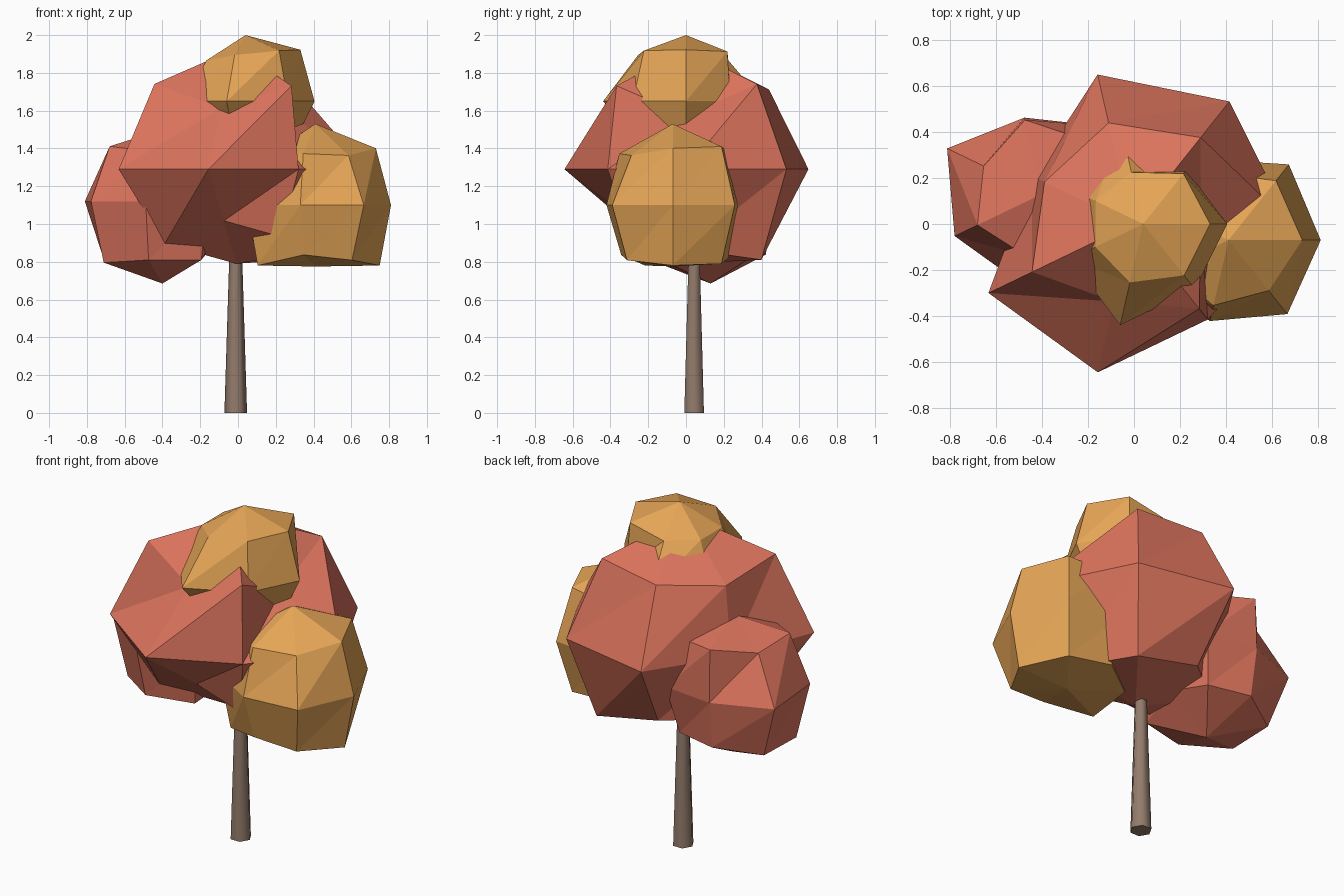
import bpy, bmesh, math

if "Cube" in bpy.data.objects:
    bpy.data.objects.remove(bpy.data.objects["Cube"])


def material(name, rgb):
    m = bpy.data.materials.new(name)
    m.diffuse_color = (*rgb, 1)
    m.use_nodes = True
    m.node_tree.nodes["Principled BSDF"].inputs["Base Color"].default_value = m.diffuse_color
    return m


red = material("autumn red", (0.72, 0.175, 0.11))
gold = material("autumn gold", (0.78, 0.375, 0.093))
bark = material("bark brown", (0.29, 0.2, 0.15))


def lathe(name, centre, top, rings, bottom, mat):
    """Faceted solid: poles plus rings of (heights, radii), counter-clockwise from +x."""
    cx, cy = centre
    bm = bmesh.new()
    loops = []
    for heights, radii in rings:
        n = len(radii)
        loops.append([bm.verts.new((cx + r * math.cos(math.tau * i / n),
                                    cy + r * math.sin(math.tau * i / n), z))
                      for i, (z, r) in enumerate(zip(heights, radii))])
    up, down = bm.verts.new((cx, cy, top)), bm.verts.new((cx, cy, bottom))
    for i in range(n):
        j = (i + 1) % n
        bm.faces.new((up, loops[0][i], loops[0][j]))
        bm.faces.new((down, loops[-1][j], loops[-1][i]))
        for a, b in zip(loops, loops[1:]):
            bm.faces.new((a[i], b[i], a[j]))
            bm.faces.new((a[j], b[i], b[j]))
    bmesh.ops.recalc_face_normals(bm, faces=bm.faces[:])
    me = bpy.data.meshes.new(name)
    bm.to_mesh(me)
    bm.free()
    me.materials.append(mat)
    ob = bpy.data.objects.new(name, me)
    bpy.context.collection.objects.link(ob)
    return ob


def clump(name, centre, top, upper, middle, lower, bottom, mat):
    """Seven-sided leaf ball whose points are pushed in or out from its centre."""
    x, y, z = centre
    lathe(name, (x, y), top, [([z + 0.94 * r for r in upper], upper),
                              ([z] * 7, middle),
                              ([z - 0.94 * r for r in lower], lower)], bottom, mat)


# Trunk: tapered six-sided post with softened sides
trunk = lathe("trunk", (-0.012, 0.043), 0.80,
              [([0.80] * 6, [0.035] * 6), ([0] * 6, [0.06] * 6)], 0, bark)
bpy.context.view_layer.objects.active = trunk
trunk.select_set(True)
bpy.ops.object.shade_smooth_by_angle(angle=math.radians(70))

# Main red crown
clump("main_crown", (-0.01, 0, 1.29), 1.93,
      [0.30, 0.48, 0.45, 0.42, 0.48, 0.345, 0.47],
      [0.69, 0.68, 0.665, 0.48, 0.69, 0.66, 0.53],
      [0.45, 0.51, 0.42, 0.42, 0.42, 0.29, 0.38], 0.79, red)

# Lower red clump at the left rear
clump("left_clump", (-0.40, 0.13, 1.12), 1.50,
      [0.28, 0.30, 0.33, 0.28, 0.31, 0.28, 0.28],
      [0.38, 0.38, 0.34, 0.456, 0.42, 0.40, 0.38],
      [0.26, 0.30, 0.30, 0.34, 0.345, 0.33, 0.33], 0.685, red)

# Gold clump at the right
clump("right_clump", (0.41, -0.07, 1.10), 1.53,
      [0.32, 0.33, 0.30, 0.28, 0.28, 0.29, 0.28],
      [0.40, 0.42, 0.36, 0.36, 0.40, 0.36, 0.41],
      [0.34, 0.33, 0.30, 0.32, 0.34, 0.28, 0.31], 0.775, gold)

# Gold clump on top
clump("top_clump", (0.04, 0, 1.65), 2.0,
      [0.29, 0.28, 0.23, 0.23, 0.23, 0.26, 0.285],
      [0.365, 0.30, 0.42, 0.33, 0.35, 0.45, 0.36],
      [0.25, 0.22, 0.25, 0.22, 0.22, 0.25, 0.25], 1.36, gold)
